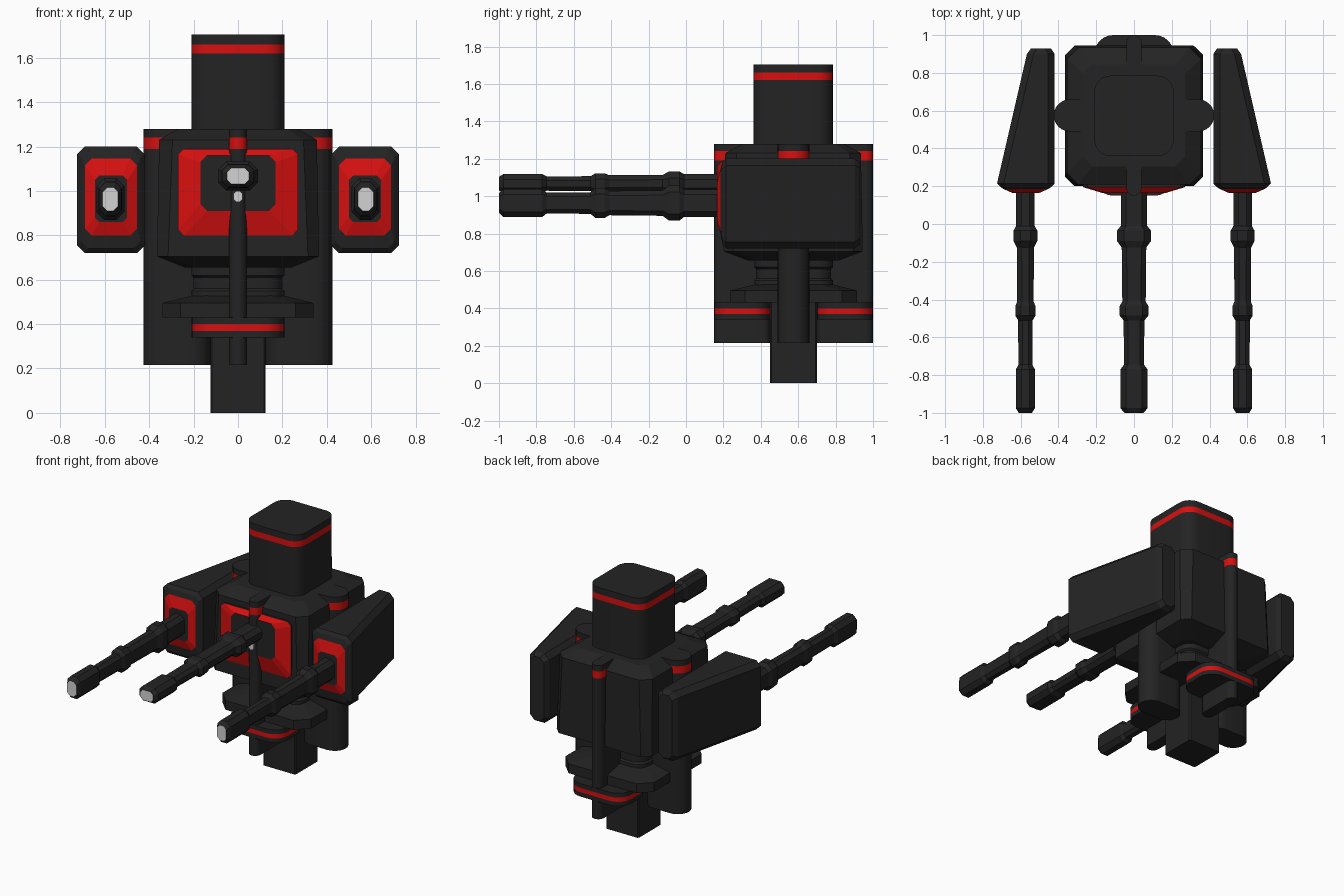
import bpy, bmesh, math

cube = bpy.data.objects.get("Cube")
if cube:
    bpy.data.objects.remove(cube, do_unlink=True)


def material(name, colour):
    m = bpy.data.materials.new(name)
    m.use_nodes = True
    m.diffuse_color = (*colour, 1)
    m.node_tree.nodes["Principled BSDF"].inputs["Base Color"].default_value = (*colour, 1)
    return m


MATS = [material("charcoal", (0.017, 0.017, 0.017)),
        material("signal red", (0.68, 0.005, 0.005)),
        material("pale grey", (0.65, 0.65, 0.65))]
DARK, RED, PALE = 0, 1, 2


def outline(u0, u1, v0, v1, cut, steps):
    """Rectangle with chamfered (one step) or rounded (more steps) corners."""
    corners = [(u1 - cut, v1 - cut), (u0 + cut, v1 - cut),
               (u0 + cut, v0 + cut), (u1 - cut, v0 + cut)]
    return [(cu + cut * math.cos(a), cv + cut * math.sin(a))
            for q, (cu, cv) in enumerate(corners)
            for a in [(q + i / steps) * math.pi / 2 for i in range(steps + 1)]]


def loft(name, sections, axis="z", steps=1, flip=1, caps=(DARK, DARK)):
    """Skin sections (level, u0, u1, v0, v1, cut, colour of band leading to it)."""
    bm = bmesh.new()
    rings = []
    for level, u0, u1, v0, v1, cut, colour in sections:
        pts = outline(u0, u1, v0, v1, cut, steps)
        rings.append([bm.verts.new((u * flip, v, level) if axis == "z" else (u * flip, level, v))
                      for u, v in pts])
    n = len(rings[0])
    for a, b, sec in zip(rings, rings[1:], sections[1:]):
        for i in range(n):
            j = (i + 1) % n
            bm.faces.new((a[i], a[j], b[j], b[i])).material_index = sec[-1]
    bm.faces.new(rings[0]).material_index = caps[0]
    bm.faces.new(rings[-1]).material_index = caps[1]
    bmesh.ops.remove_doubles(bm, verts=bm.verts, dist=0.0001)
    bmesh.ops.recalc_face_normals(bm, faces=bm.faces)
    me = bpy.data.meshes.new(name)
    bm.to_mesh(me)
    bm.free()
    for m in MATS:
        me.materials.append(m)
    ob = bpy.data.objects.new(name, me)
    bpy.context.collection.objects.link(ob)
    if steps > 1:
        bpy.ops.object.select_all(action="DESELECT")
        ob.select_set(True)
        bpy.context.view_layer.objects.active = ob
        bpy.ops.object.shade_smooth_by_angle(angle=math.radians(30))
    return ob


def column(name, box, cut, levels, steps=6):
    """Straight upright part, banded by (level, colour) pairs."""
    return loft(name, [(z, *box, cut, c) for z, c in levels], steps=steps)


MID = 0.575  # depth of the turret's centre line

# Foot and central core
column("foot", (-0.125, 0.125, 0.45, 0.70), 0.008, [(0, DARK), (0.44, DARK)], 1)

# Banded rounded blocks at front and back of the base
for label, y0 in (("front", 0.15), ("back", 0.70)):
    column(label + "_base_block", (-0.21, 0.21, y0, y0 + 0.30), 0.1,
           [(0.34, DARK), (0.37, DARK), (0.4, RED), (0.43, DARK)])

# Flared plate and ribbed neck
loft("waist_plate", [
    (0.43, -0.34, 0.34, 0.235, 0.915, 0.08, DARK),
    (0.495, -0.34, 0.34, 0.235, 0.915, 0.08, DARK),
    (0.53, -0.2, 0.2, 0.375, 0.775, 0.06, DARK)])
neck = []
for z, h in ((0.5, 0.21), (0.55, 0.21), (0.56, 0.2), (0.61, 0.2), (0.62, 0.21), (0.68, 0.21)):
    neck.append((z, -h, h, MID - h, MID + h, 0.08, DARK))
loft("neck", neck, steps=5)

# Hull with sloped top and bottom
loft("hull", [
    (0.655, -0.24, 0.24, 0.335, 0.815, 0.05, DARK),
    (0.705, -0.365, 0.365, 0.2, 0.945, 0.05, DARK),
    (1.23, -0.355, 0.355, 0.21, 0.935, 0.06, DARK),
    (1.28, -0.27, 0.27, 0.305, 0.845, 0.05, DARK)])

# Head with red band
column("head", (-0.21, 0.21, 0.36, 0.785), 0.085,
       [(1.27, DARK), (1.62, DARK), (1.66, RED), (1.705, DARK)])

# Upright rods on all four sides
ROD = [(0.215, DARK), (1.19, DARK), (1.24, RED), (1.28, DARK)]
column("front_rod", (-0.04, 0.04, 0.15, 0.45), 0.04, ROD)
column("back_rod", (-0.04, 0.04, 0.70, 1.0), 0.04, ROD)
column("left_rod", (0.125, 0.425, MID - 0.085, MID + 0.085), 0.085, ROD)
column("right_rod", (-0.425, -0.125, MID - 0.085, MID + 0.085), 0.085, ROD)

# Raised front panel with red border
loft("front_panel", [
    (0.165, -0.17, 0.17, 0.91, 1.16, 0.03, DARK),
    (0.195, -0.27, 0.27, 0.80, 1.19, 0.025, RED),
    (0.25, -0.27, 0.27, 0.80, 1.19, 0.025, DARK)], axis="y")
loft("sensor_light", [
    (0.142, -0.02, 0.02, 0.95, 1.0, 0.012, PALE),
    (0.15, -0.02, 0.02, 0.95, 1.0, 0.012, PALE)], axis="y", caps=(PALE, PALE))

# Barrel outline as (depth, half width)
BARREL = [(-1.0, 0.05), (-0.975, 0.072), (-0.77, 0.072), (-0.745, 0.053),
          (-0.51, 0.055), (-0.485, 0.076), (-0.435, 0.076), (-0.41, 0.062),
          (-0.125, 0.065), (-0.09, 0.09), (-0.035, 0.09), (-0.01, 0.07), (0.22, 0.07)]


def barrel(name, x, z, sx, sz, flip=1):
    loft(name, [(y, x - r * sx, x + r * sx, z - r * sz, z + r * sz, r * 0.4, DARK)
                for y, r in BARREL], axis="y", flip=flip, caps=(PALE, DARK))


barrel("centre_barrel", 0, 1.067, 1, 0.72)

# Tapered side pods with their barrels
for side, flip in (("left", 1), ("right", -1)):
    loft(side + "_pod", [
        (0.165, 0.50, 0.645, 0.86, 1.07, 0.02, DARK),
        (0.185, 0.455, 0.69, 0.80, 1.145, 0.03, RED),
        (0.195, 0.44, 0.705, 0.74, 1.18, 0.03, DARK),
        (0.215, 0.42, 0.725, 0.72, 1.20, 0.035, DARK),
        (0.90, 0.42, 0.567, 0.72, 1.20, 0.035, DARK),
        (0.93, 0.44, 0.545, 0.74, 1.18, 0.03, DARK)], axis="y", flip=flip)
    barrel(side + "_barrel", 0.575, 0.963, 0.7, 1.05, flip)
